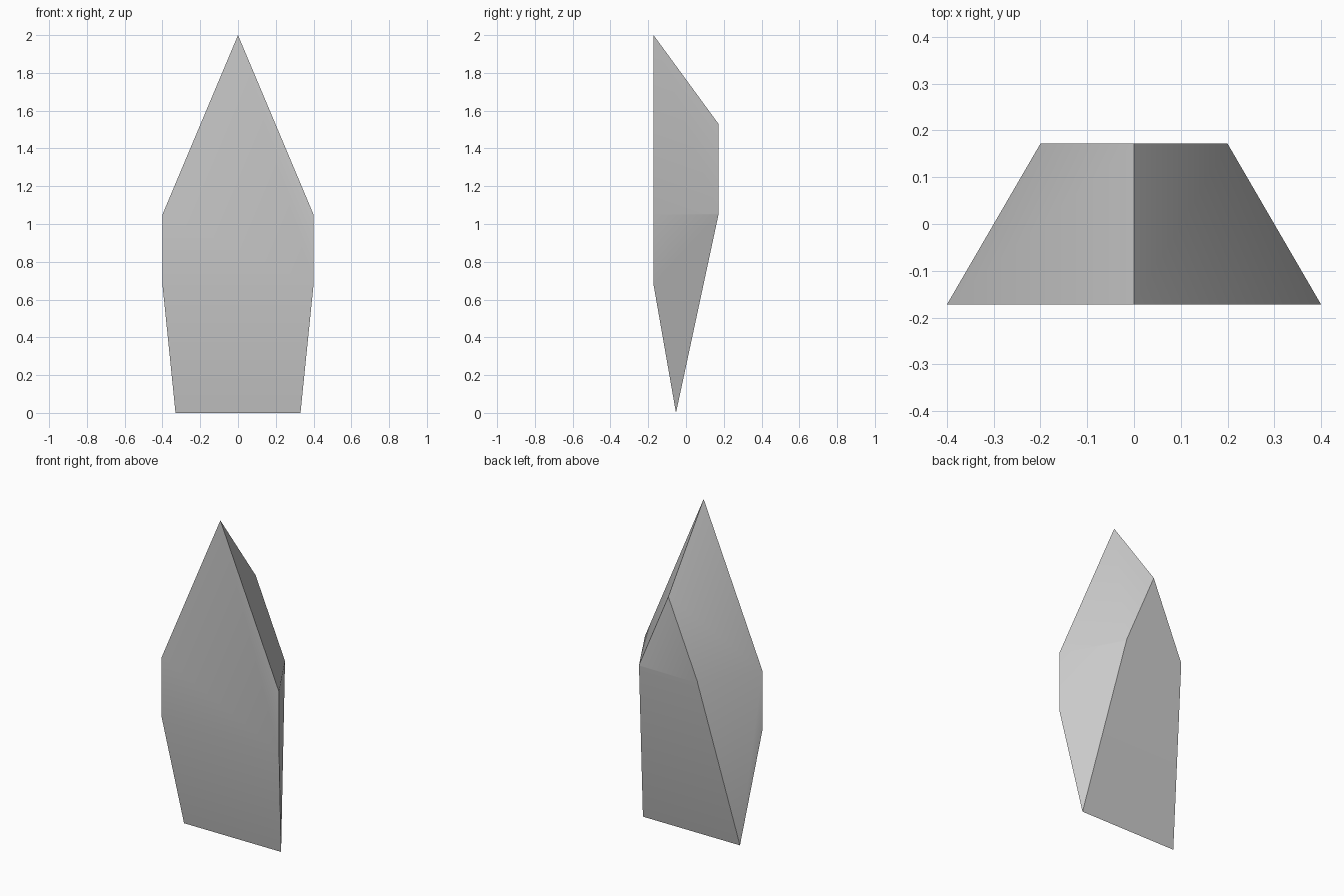
import bpy
import bmesh
from mathutils import Vector

if "Cube" in bpy.data.objects:
    bpy.data.objects.remove(bpy.data.objects["Cube"])

FRONT, BACK = -0.172, 0.172
SHOULDER, CHIN, TIP_Y = 1.05, 0.68, -0.053

stone = bpy.data.materials.new("stone grey")
stone.use_nodes = True
stone.diffuse_color = (0.6, 0.6, 0.6, 1)
stone.node_tree.nodes["Principled BSDF"].inputs["Base Color"].default_value = (0.6, 0.6, 0.6, 1)

# Trapezoid prism: wide front, narrow back
bm = bmesh.new()
outline = [(-0.4, FRONT), (0.4, FRONT), (0.2, BACK), (-0.2, BACK)]
base = bm.faces.new([bm.verts.new((x, y, -0.5)) for x, y in outline])
top = bmesh.ops.extrude_face_region(bm, geom=[base])["geom"]
bmesh.ops.translate(bm, vec=(0, 0, 3),
                    verts=[v for v in top if isinstance(v, bmesh.types.BMVert)])


def slice_off(point, normal):
    """Remove everything on the normal's side and cap the cut."""
    geom = bm.verts[:] + bm.edges[:] + bm.faces[:]
    cut = bmesh.ops.bisect_plane(bm, geom=geom, dist=1e-5, plane_co=point,
                                 plane_no=Vector(normal).normalized(), clear_outer=True)
    edges = [e for e in cut["geom_cut"] if isinstance(e, bmesh.types.BMEdge)]
    bmesh.ops.holes_fill(bm, edges=edges)
    bmesh.ops.remove_doubles(bm, verts=bm.verts, dist=1e-4)


# Two sloping roof facets meeting on a ridge
apex = Vector((0, FRONT, 2))
ridge = Vector((0, BACK, 1.53)) - apex
for side in (-1, 1):
    eave = Vector((side * 0.4, FRONT, SHOULDER)) - apex
    normal = ridge.cross(eave)
    slice_off(apex, normal if normal.z > 0 else -normal)

# Front and back wedge facets meeting on the bottom edge
slice_off((0, TIP_Y, 0), (0, -CHIN, FRONT - TIP_Y))
slice_off((0, TIP_Y, 0), (0, SHOULDER, TIP_Y - BACK))

bmesh.ops.recalc_face_normals(bm, faces=bm.faces)
mesh = bpy.data.meshes.new("pointed_shard")
bm.to_mesh(mesh)
bm.free()
mesh.materials.append(stone)
shard = bpy.data.objects.new("pointed_shard", mesh)
bpy.context.collection.objects.link(shard)

# Soft shading over shallow bends, crisp corners elsewhere
bpy.ops.object.select_all(action="DESELECT")
shard.select_set(True)
bpy.context.view_layer.objects.active = shard
bpy.ops.object.shade_smooth_by_angle(angle=0.52)
